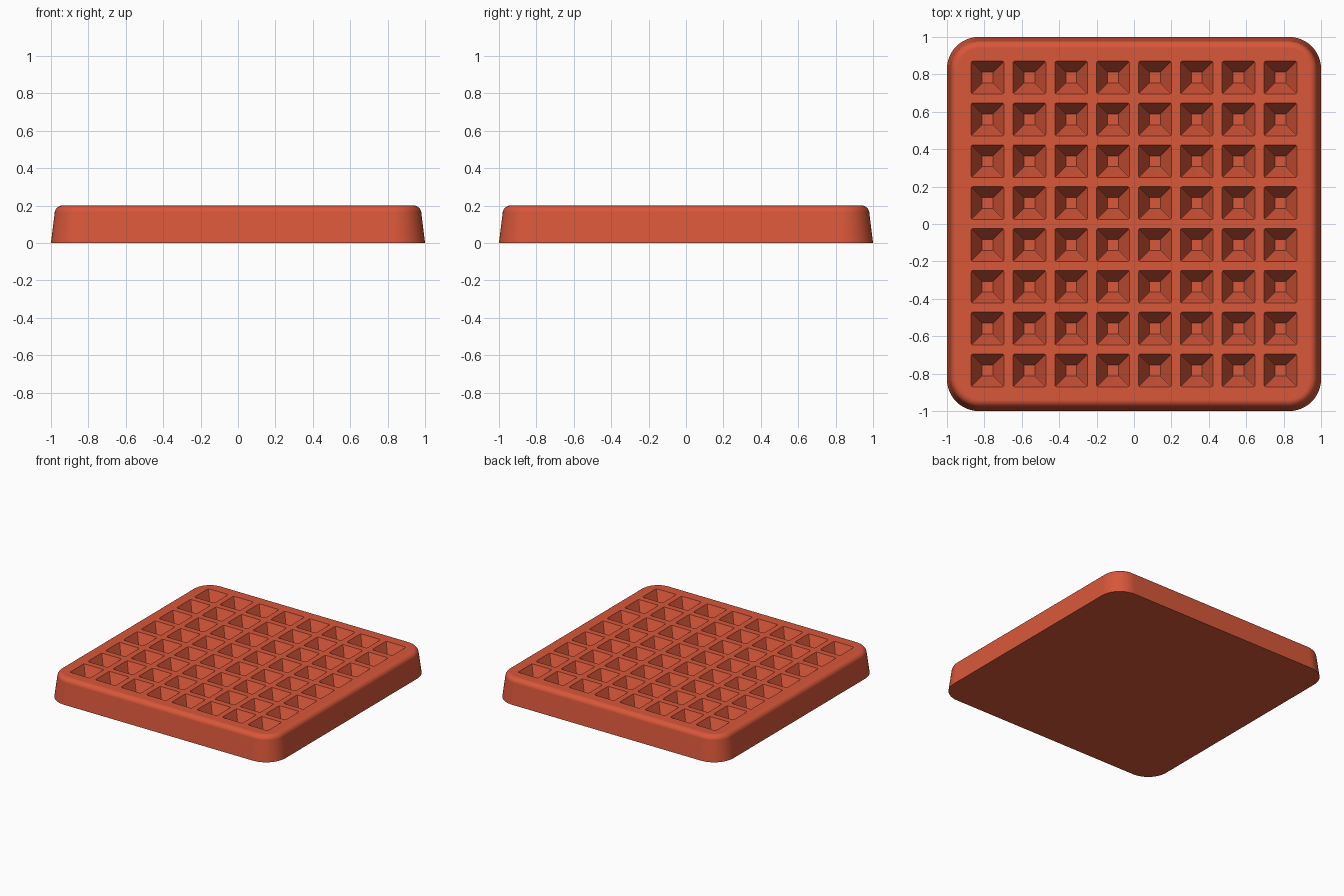
import bpy
import bmesh
import math

if "Cube" in bpy.data.objects:
    bpy.data.objects.remove(bpy.data.objects["Cube"], do_unlink=True)

# Material
red = bpy.data.materials.new("brick_red")
red.use_nodes = True
color = (0.69, 0.095, 0.042, 1)
red.diffuse_color = color
red.node_tree.nodes["Principled BSDF"].inputs["Base Color"].default_value = color


def rounded_loop(bm, half, radius, z, steps, cx=0, cy=0):
    """Ring of vertices around a square with rounded corners."""
    ring = []
    for corner in range(4):
        for i in range(steps + 1):
            a = math.pi / 2 * (corner + i / steps)
            sx = 1 if corner in (0, 3) else -1
            sy = 1 if corner < 2 else -1
            ring.append(bm.verts.new((cx + sx * (half - radius) + radius * math.cos(a),
                                      cy + sy * (half - radius) + radius * math.sin(a), z)))
    return ring


def loft(bm, rings):
    """Closed solid through rings ordered from bottom to top."""
    n = len(rings[0])
    for low, high in zip(rings, rings[1:]):
        for i in range(n):
            j = (i + 1) % n
            bm.faces.new((low[i], low[j], high[j], high[i]))
    bm.faces.new(rings[0][::-1])
    bm.faces.new(rings[-1])


def make_object(name, bm):
    bmesh.ops.recalc_face_normals(bm, faces=bm.faces)
    mesh = bpy.data.meshes.new(name)
    bm.to_mesh(mesh)
    bm.free()
    mesh.materials.append(red)
    obj = bpy.data.objects.new(name, mesh)
    bpy.context.collection.objects.link(obj)
    return obj


# Slab: drafted sides with a rounded top edge
HEIGHT, FILLET, SIDE = 0.2, 0.04, 0.98
bm = bmesh.new()
rings = [rounded_loop(bm, 1.0, 0.17, 0, 12)]
for k in range(7):
    a = math.radians(8) + math.radians(82) * k / 6
    inset = FILLET * (1 - math.cos(a))
    rings.append(rounded_loop(bm, SIDE - inset, 0.155 - inset,
                              HEIGHT - FILLET * (1 - math.sin(a)), 12))
loft(bm, rings)
slab = make_object("waffle_slab", bm)

# Pit cutters: tapered plugs on an 8 x 8 grid, continued above the top
COUNT, PITCH, DEPTH = 8, 0.2237, 0.13
OPEN, FLOOR, ABOVE = 0.088, 0.029, 0.04
slope = (OPEN - FLOOR) / DEPTH
bm = bmesh.new()
for row in range(COUNT):
    for col in range(COUNT):
        x = (col - (COUNT - 1) / 2) * PITCH
        y = (row - (COUNT - 1) / 2) * PITCH
        loft(bm, [rounded_loop(bm, FLOOR, 0.003, HEIGHT - DEPTH, 2, x, y),
                  rounded_loop(bm, OPEN + slope * ABOVE, 0.012, HEIGHT + ABOVE, 2, x, y)])
cutter = make_object("pit_cutter", bm)
cutter.hide_render = True

# Cut the pits, then drop the cutter
bpy.ops.object.select_all(action='DESELECT')
slab.select_set(True)
bpy.context.view_layer.objects.active = slab
cut = slab.modifiers.new("pits", 'BOOLEAN')
cut.operation = 'DIFFERENCE'
cut.solver = 'EXACT'
cut.object = cutter
bpy.ops.object.modifier_apply(modifier=cut.name)
bpy.data.objects.remove(cutter, do_unlink=True)

# Smooth rounded edges while keeping flats flat
bpy.ops.object.shade_smooth_by_angle(angle=math.radians(30))
weighted = slab.modifiers.new("weighted_normals", 'WEIGHTED_NORMAL')
weighted.keep_sharp = True
